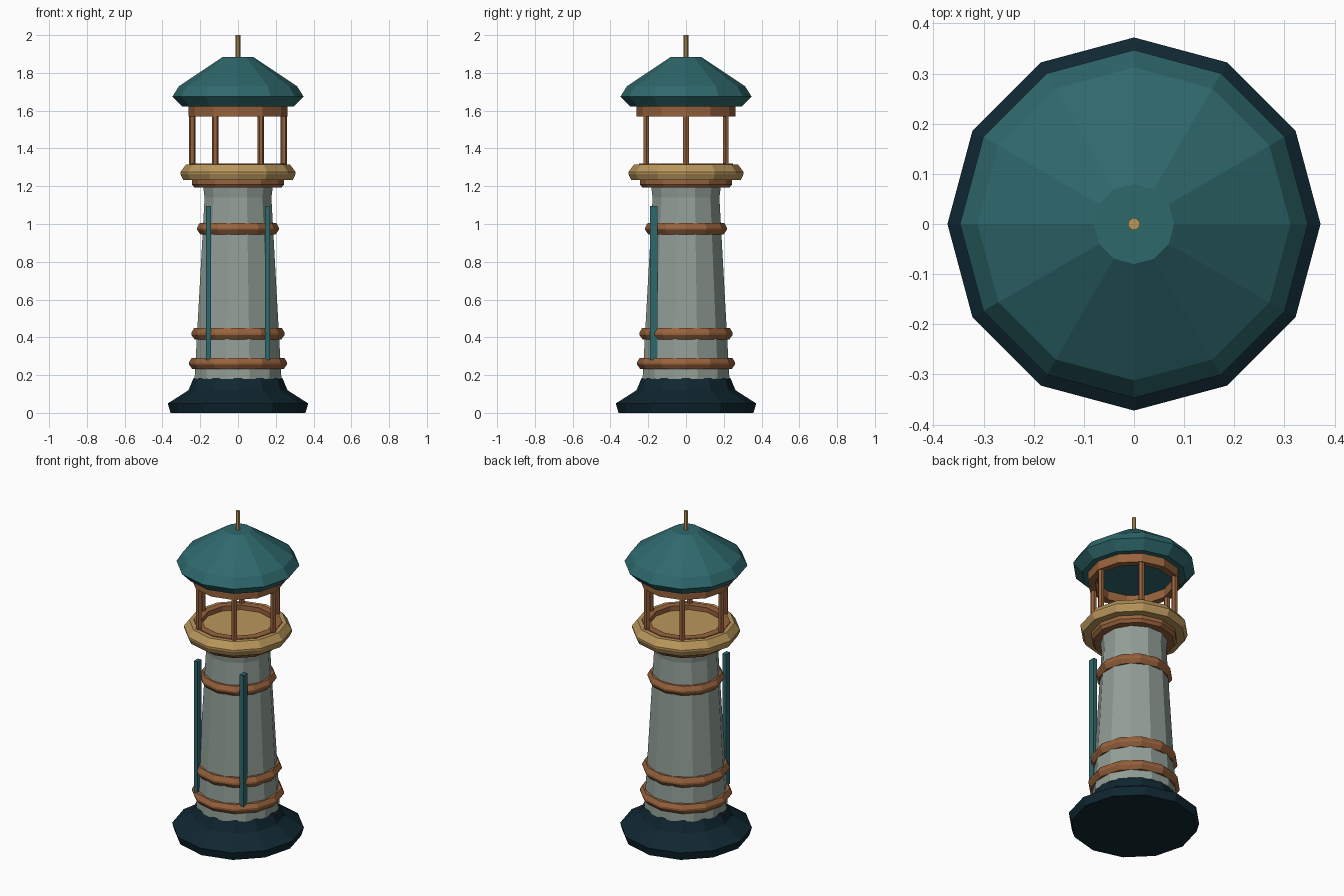
import bpy
import bmesh
from math import cos, sin, pi, radians

if "Cube" in bpy.data.objects:
    bpy.data.objects.remove(bpy.data.objects["Cube"], do_unlink=True)

SIDES = 12


def material(name, r, g, b):
    m = bpy.data.materials.new(name)
    m.use_nodes = True
    m.diffuse_color = (r, g, b, 1)
    m.node_tree.nodes["Principled BSDF"].inputs["Base Color"].default_value = (r, g, b, 1)
    return m


navy = material("dark navy", 0.005, 0.020, 0.031)
stone = material("grey stone", 0.290, 0.345, 0.310)
copper = material("copper brown", 0.310, 0.122, 0.046)
sand = material("sandy gold", 0.490, 0.310, 0.107)
teal = material("deep teal", 0.028, 0.140, 0.152)


def finish(name, bm, mat):
    bmesh.ops.recalc_face_normals(bm, faces=bm.faces)
    mesh = bpy.data.meshes.new(name)
    bm.to_mesh(mesh)
    bm.free()
    mesh.materials.append(mat)
    ob = bpy.data.objects.new(name, mesh)
    bpy.context.collection.objects.link(ob)
    return ob


def lathe(name, profile, mat, hollow=False, sides=SIDES, turn=0, at=(0, 0)):
    """Turn a (radius, height) profile; cap its ends, or close it into a hollow ring."""
    bm = bmesh.new()
    rings = []
    for r, z in profile:
        angles = [turn + 2 * pi * i / sides for i in range(sides)]
        rings.append([bm.verts.new((at[0] + r * cos(a), at[1] + r * sin(a), z)) for a in angles])
    pairs = list(zip(rings, rings[1:]))
    if hollow:
        pairs.append((rings[-1], rings[0]))
    else:
        bm.faces.new(rings[0])
        bm.faces.new(rings[-1])
    for low, high in pairs:
        for i in range(sides):
            j = (i + 1) % sides
            bm.faces.new((low[i], low[j], high[j], high[i]))
    return finish(name, bm, mat)


def box(name, centre, size, mat):
    bm = bmesh.new()
    bmesh.ops.create_cube(bm, size=1)
    bmesh.ops.scale(bm, vec=size, verts=bm.verts)
    bmesh.ops.translate(bm, vec=centre, verts=bm.verts)
    return finish(name, bm, mat)


# Stepped base and tapering tower
lathe("base", [(0.357, 0), (0.372, 0.05), (0.262, 0.12), (0.235, 0.185)], navy)
lathe("tower", [(0.238, 0.18), (0.183, 1.14), (0.191, 1.2)], stone, turn=radians(15))

# Bevelled bands around the tower
for name, r, low, high in (("lower_band", 0.26, 0.232, 0.29),
                           ("middle_band", 0.247, 0.388, 0.45),
                           ("upper_band", 0.217, 0.945, 1.005)):
    lathe(name, [(r - 0.018, low), (r, low + 0.025), (r, low + 0.035), (r - 0.014, high)], copper)
lathe("collar_band", [(0.23, 1.192), (0.244, 1.21), (0.244, 1.235)], copper)

# Gallery with a recessed floor inside a raised kerb
lathe("gallery", [(0.29, 1.232), (0.305, 1.265), (0.305, 1.275), (0.275, 1.315),
                  (0.22, 1.315), (0.21, 1.292)], sand)
lathe("gallery_kerb", [(0.205, 1.285), (0.25, 1.285), (0.25, 1.32), (0.205, 1.32)],
      copper, hollow=True)

# Open lantern: posts and top ring
for i in range(6):
    a = i * pi / 3
    lathe(f"lantern_post_{i + 1}", [(0.0175, 1.3), (0.0175, 1.59)], copper,
          sides=6, turn=a, at=(0.2425 * cos(a), 0.2425 * sin(a)))
lathe("lantern_ring", [(0.222, 1.568), (0.262, 1.568), (0.262, 1.625), (0.222, 1.625)],
      copper, hollow=True)

# Roof and spire
lathe("roof", [(0.295, 1.622), (0.347, 1.675), (0.312, 1.73), (0.08, 1.885)], teal)
lathe("spire", [(0.0125, 1.87), (0.0125, 2.0)], sand, sides=8)

# Upright strips on the front corners
for side, x in (("left", 0.157), ("right", -0.157)):
    box(f"{side}_strip", (x, -0.17, 0.688), (0.026, 0.04, 0.815), teal)
